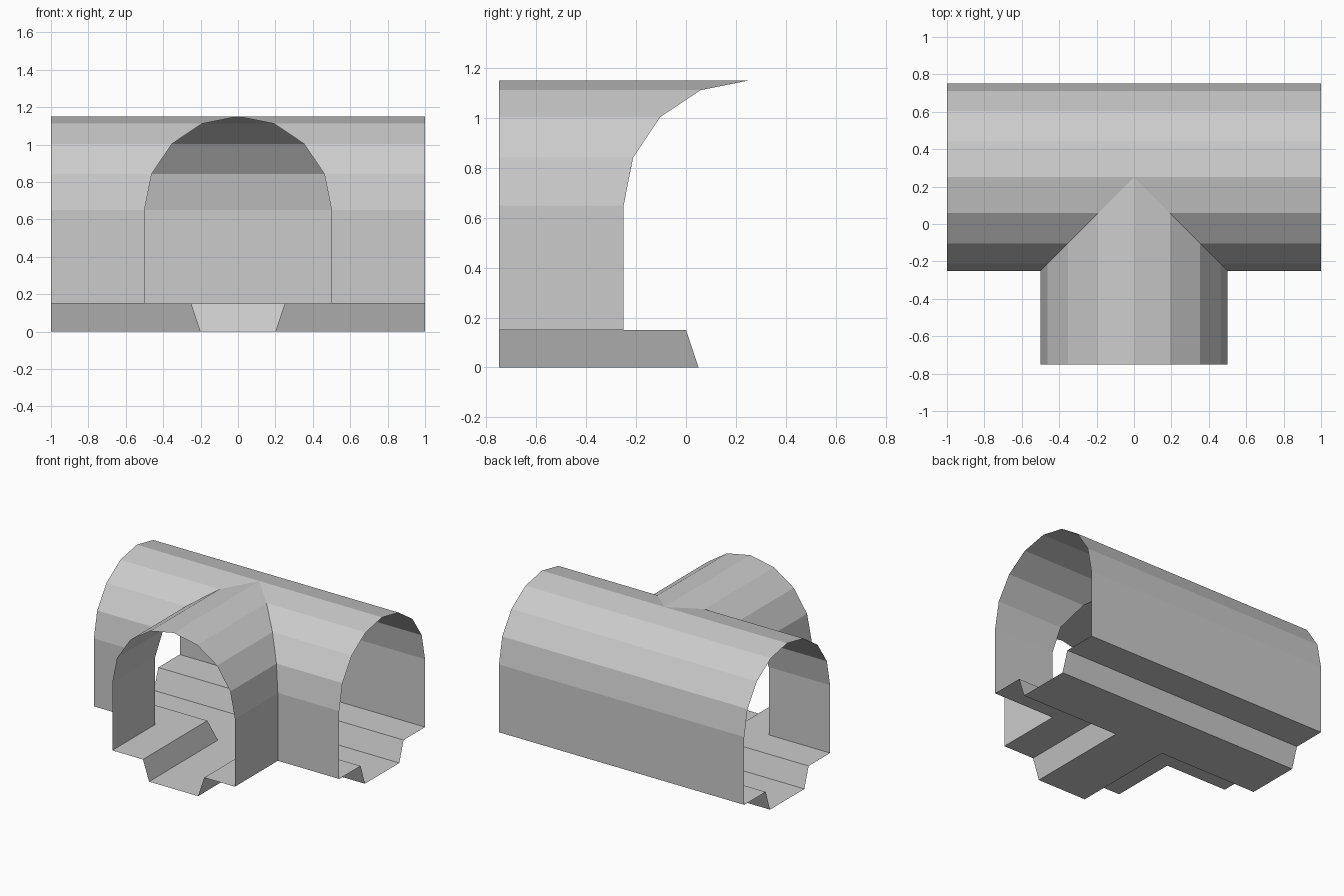
import bpy, bmesh
from math import cos, sin, radians

if "Cube" in bpy.data.objects:
    bpy.data.objects.remove(bpy.data.objects["Cube"])

CY = 0.25        # centre line of the through tunnel
R = 0.5          # tunnel half width
SPRING = 0.65    # height where the arch starts


def add_strip(bm, starts, ends):
    """Join two matching point rows with quads."""
    a = [bm.verts.new(p) for p in starts]
    b = [bm.verts.new(p) for p in ends]
    for i in range(len(a) - 1):
        bm.faces.new((a[i], a[i + 1], b[i + 1], b[i]))


def t_junction(name, half):
    """Sweep a half profile (offset, height) along all arms, mitred at the junction."""
    bm = bmesh.new()
    # back half, running straight through
    add_strip(bm, [(-1, CY + u, z) for u, z in half], [(1, CY + u, z) for u, z in half])
    for s in (-1, 1):
        mitre = [(s * u, CY - u, z) for u, z in half]
        # front half of the through tunnel
        add_strip(bm, [(s, CY - u, z) for u, z in half], mitre)
        # half of the side branch
        add_strip(bm, [(s * u, -0.75, z) for u, z in half], mitre)
    bmesh.ops.remove_doubles(bm, verts=bm.verts, dist=1e-4)
    bmesh.ops.dissolve_degenerate(bm, edges=bm.edges, dist=1e-4)
    bmesh.ops.recalc_face_normals(bm, faces=bm.faces)
    if sum(f.normal.z * f.calc_area() for f in bm.faces) < 0:
        bmesh.ops.reverse_faces(bm, faces=bm.faces)
    mesh = bpy.data.meshes.new(name)
    bm.to_mesh(mesh)
    bm.free()
    obj = bpy.data.objects.new(name, mesh)
    bpy.context.collection.objects.link(obj)
    return obj


# floor with sunken channel and side ledges
t_junction("channel_floor", [(0, 0), (0.2, 0), (0.25, 0.15), (R, 0.15)])

# straight walls and eight-sided arch
arch = [(R * cos(radians(a * 22.5)), SPRING + R * sin(radians(a * 22.5))) for a in range(5)]
t_junction("vaulted_walls", [(R, 0.15)] + arch)
